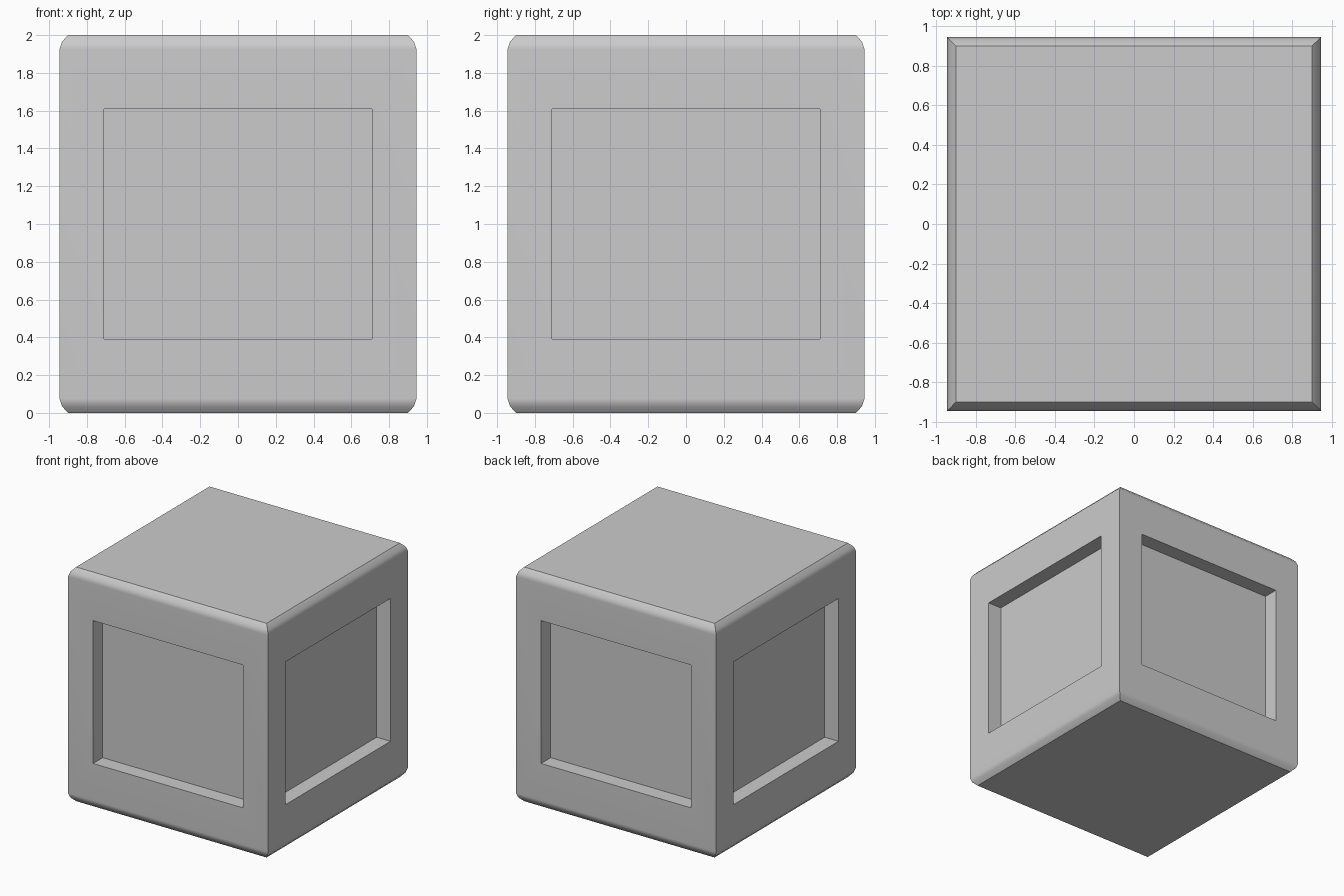
import bpy, bmesh, math

if "Cube" in bpy.data.objects:
    bpy.data.objects.remove(bpy.data.objects["Cube"])

HALF = 0.945                 # half width of the block
HOLE = 0.61                  # half width of the square recess
DEPTH = 0.13                 # recess depth
EDGE = [(0.90, 0.0), (0.932, 0.035), (0.945, 0.075)]   # softened rim: half width, height
profile = EDGE + [(w, 2 - z) for w, z in reversed(EDGE)]

bm = bmesh.new()

# Square rings stacked from bottom to top
rings = [[bm.verts.new((sx * w, sy * w, z))
          for sx, sy in ((-1, -1), (1, -1), (1, 1), (-1, 1))] for w, z in profile]
bm.faces.new(rings[0][::-1])
bm.faces.new(rings[-1])
panels = []
for i, (low, high) in enumerate(zip(rings, rings[1:])):
    for k in range(4):
        n = (k + 1) % 4
        face = bm.faces.new((low[k], low[n], high[n], high[k]))
        if i == len(EDGE) - 1:
            panels.append(face)
bm.normal_update()

# Square recess in each of the four sides
for face in panels:
    normal = face.normal.copy()
    bmesh.ops.inset_individual(bm, faces=[face], thickness=HALF - HOLE)
    for v in face.verts:
        v.co.z = 1 + math.copysign(HOLE, v.co.z - 1)
    floor = bmesh.ops.extrude_discrete_faces(bm, faces=[face])["faces"][0]
    bmesh.ops.translate(bm, verts=floor.verts, vec=-normal * DEPTH)

bmesh.ops.recalc_face_normals(bm, faces=bm.faces)
mesh = bpy.data.meshes.new("recessed_block")
bm.to_mesh(mesh)
bm.free()
block = bpy.data.objects.new("recessed_block", mesh)
bpy.context.collection.objects.link(block)

# Soft shading over the rims only, flat on the large faces
bpy.context.view_layer.objects.active = block
block.select_set(True)
bpy.ops.object.shade_smooth_by_angle(angle=math.radians(35))
weighted = block.modifiers.new("weighted_normals", 'WEIGHTED_NORMAL')
weighted.keep_sharp = True
